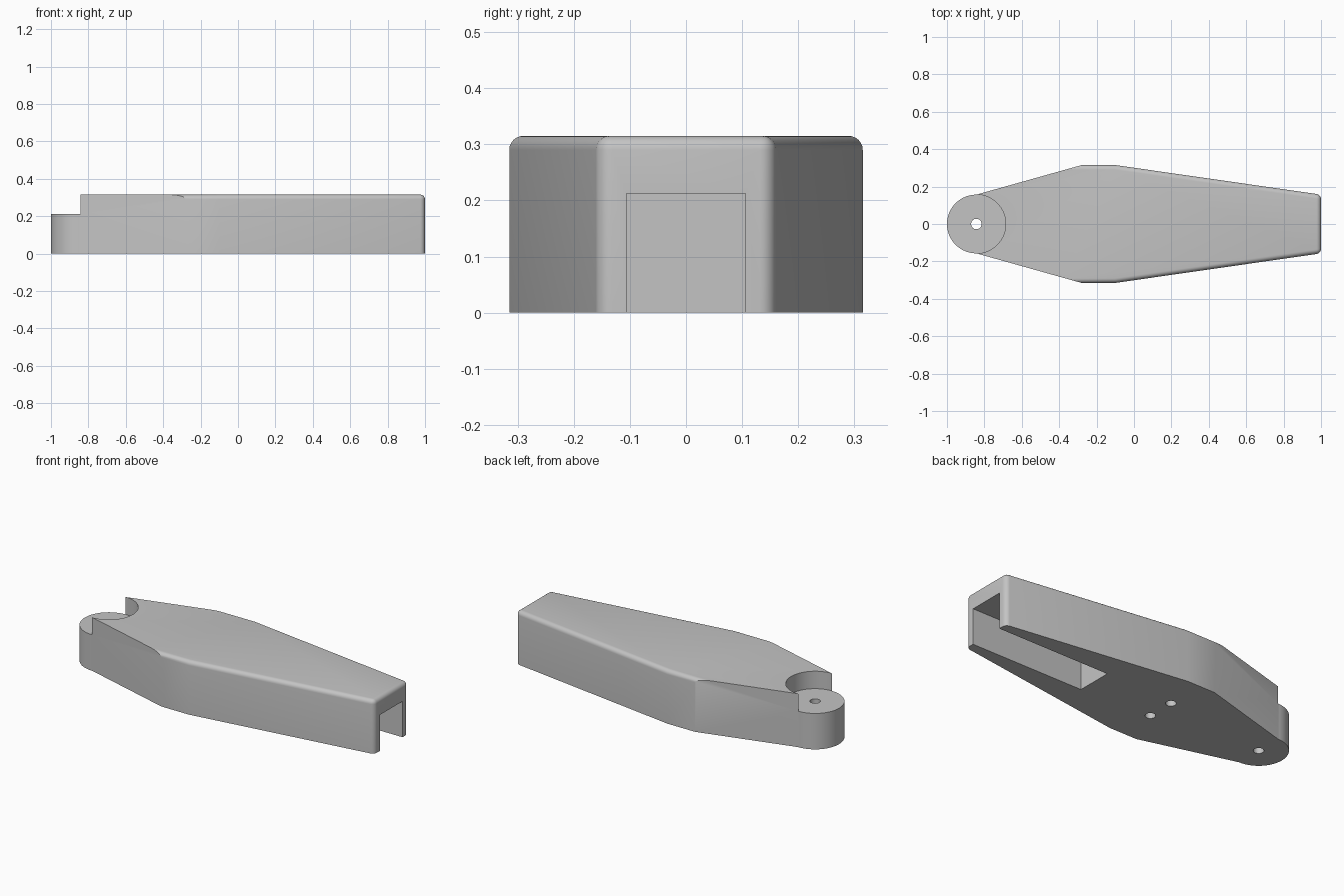
import bpy, bmesh, math

cube = bpy.data.objects.get("Cube")
if cube:
    bpy.data.objects.remove(cube, do_unlink=True)

HEIGHT, HALF_WIDE, HALF_END = 0.315, 0.315, 0.157
PIVOT_X, SLOT_TOP, ROUND = -0.843, 0.212, 0.025

grey = bpy.data.materials.new("light grey")
grey.use_nodes = True
grey.diffuse_color = (0.55, 0.55, 0.55, 1)
grey.node_tree.nodes["Principled BSDF"].inputs["Base Color"].default_value = (0.55, 0.55, 0.55, 1)


def arc(cx, cy, radius, start, end, steps):
    angles = [math.radians(start + (end - start) * i / steps) for i in range(steps + 1)]
    return [(cx + radius * math.cos(a), cy + radius * math.sin(a)) for a in angles]


def prism(name, outline, low, high, rounded=None):
    """Extrude a counter-clockwise outline; round the edges the rule picks."""
    bm = bmesh.new()
    base = bm.faces.new([bm.verts.new((x, y, low)) for x, y in outline])
    top = bmesh.ops.extrude_face_region(bm, geom=[base], use_keep_orig=True)["geom"]
    for v in top:
        if isinstance(v, bmesh.types.BMVert):
            v.co.z = high
    bmesh.ops.recalc_face_normals(bm, faces=bm.faces)
    if rounded:
        edges = [e for e in bm.edges if rounded(e)]
        bmesh.ops.bevel(bm, geom=edges, offset=ROUND, segments=6,
                        profile=0.5, affect="EDGES", clamp_overlap=True)
    mesh = bpy.data.meshes.new(name)
    bm.to_mesh(mesh)
    bm.free()
    obj = bpy.data.objects.new(name, mesh)
    bpy.context.collection.objects.link(obj)
    mesh.materials.append(grey)
    return obj


def is_rounded(edge):
    a, b = (v.co for v in edge.verts)
    along_top = min(a.z, b.z) > HEIGHT - 0.01 and min(a.x, b.x) > -0.3
    end_corner = min(a.x, b.x) > 0.99 and abs(a.z - b.z) > 0.1
    return along_top or end_corner


# Arm body: round pivot end, wide shoulder, long taper
outline = arc(PIVOT_X, 0, HALF_END, 90, 270, 48)
outline += [(-0.28, -HALF_WIDE), (-0.1, -HALF_WIDE), (1, -HALF_END),
            (1, HALF_END), (-0.1, HALF_WIDE), (-0.28, HALF_WIDE)]
arm = prism("arm_body", outline, 0, HEIGHT, is_rounded)

# Cutters: pivot recess, end slot, pivot hole and two blind holes
recess = [(-1.2, -0.4), (PIVOT_X, -0.4)]
recess += arc(PIVOT_X, 0, HALF_END, -90, 90, 48)
recess += [(PIVOT_X, 0.4), (-1.2, 0.4)]
slot = [(0.27, -0.106), (1.2, -0.106), (1.2, 0.106), (0.27, 0.106)]
cutters = [prism("recess_cutter", recess, SLOT_TOP, 0.5),
           prism("slot_cutter", slot, -0.1, SLOT_TOP),
           prism("pivot_hole_cutter", arc(PIVOT_X, 0, 0.028, 0, 348.75, 31), -0.1, 0.5)]
for y in (-0.083, 0.083):
    cutters.append(prism("blind_hole_cutter", arc(-0.18, y, 0.028, 0, 348.75, 31), -0.1, 0.2))

bpy.ops.object.select_all(action="DESELECT")
bpy.context.view_layer.objects.active = arm
arm.select_set(True)
for cutter in cutters:
    cut = arm.modifiers.new(cutter.name, "BOOLEAN")
    cut.operation, cut.solver, cut.object = "DIFFERENCE", "EXACT", cutter
    bpy.ops.object.modifier_apply(modifier=cut.name)
    bpy.data.objects.remove(cutter, do_unlink=True)

bpy.ops.object.shade_smooth_by_angle(angle=math.radians(25))
